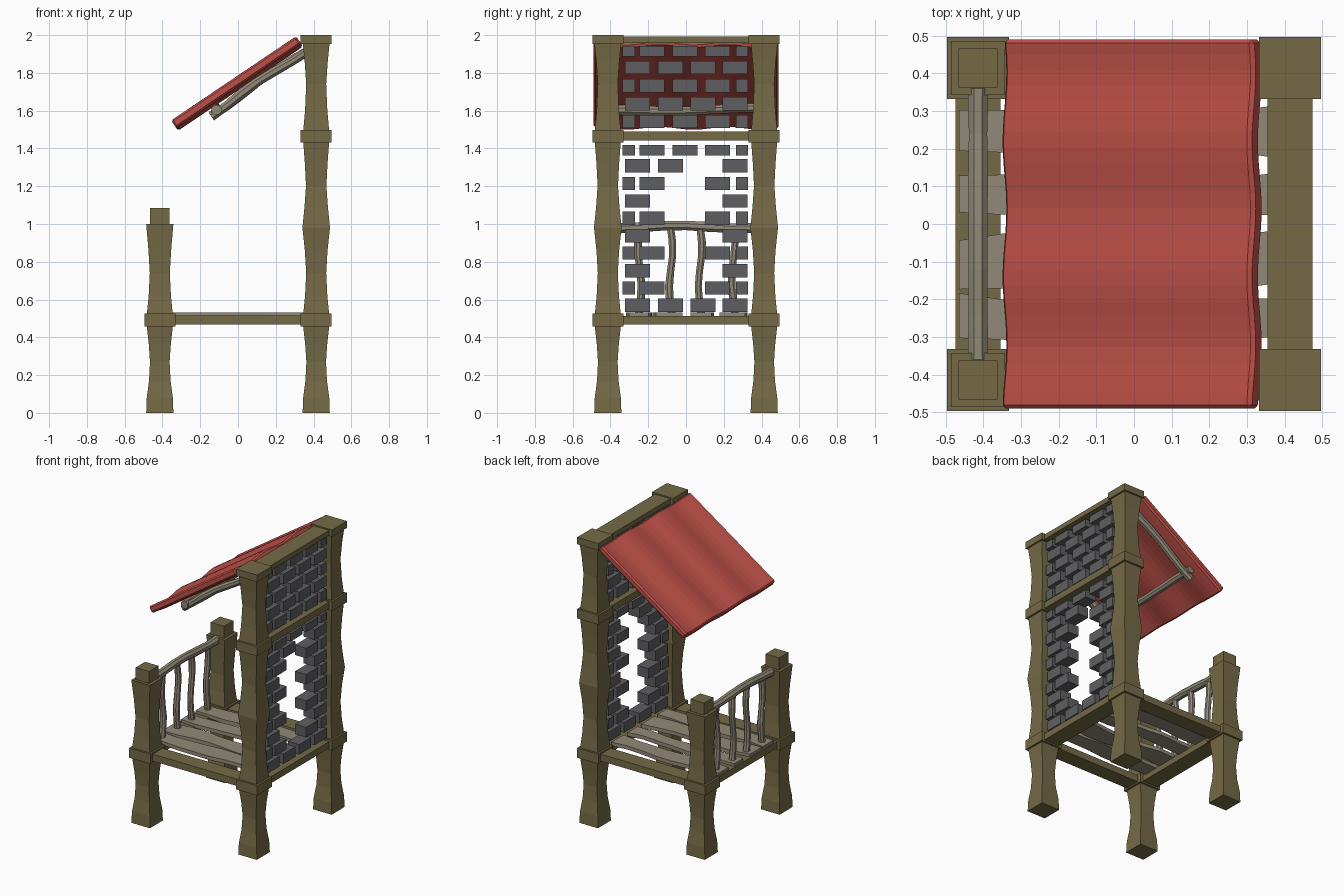
import bpy, bmesh, math, random
from mathutils import Vector

if "Cube" in bpy.data.objects:
    bpy.data.objects.remove(bpy.data.objects["Cube"])

random.seed(4)


def lin(c):
    return tuple((v / 255 / 12.92) if v < 10 else ((v / 255 + 0.055) / 1.055) ** 2.4 for v in c) + (1,)


def mat(name, rgb):
    m = bpy.data.materials.new(name)
    m.diffuse_color = lin(rgb)
    m.use_nodes = True
    m.node_tree.nodes["Principled BSDF"].inputs["Base Color"].default_value = m.diffuse_color
    return m


OLIVE = mat("olive timber", (117, 106, 70))
PALE = mat("weathered wood", (146, 138, 120))
STONE = mat("grey brick", (95, 95, 98))
RED = mat("red roof", (190, 80, 72))


def finish(name, bm, m):
    bmesh.ops.recalc_face_normals(bm, faces=bm.faces)
    me = bpy.data.meshes.new(name)
    bm.to_mesh(me)
    bm.free()
    me.materials.append(m)
    ob = bpy.data.objects.new(name, me)
    bpy.context.collection.objects.link(ob)
    return ob


def loft(name, rings, m):
    """Skin a list of closed rings and cap both ends."""
    bm = bmesh.new()
    vs = [[bm.verts.new(p) for p in r] for r in rings]
    n = len(rings[0])
    for a, b in zip(vs, vs[1:]):
        for i in range(n):
            j = (i + 1) % n
            bm.faces.new((a[i], a[j], b[j], b[i]))
    bm.faces.new(vs[0])
    bm.faces.new(vs[-1])
    return finish(name, bm, m)


def square(x, y, z, h):
    return [(x + sx * h, y + sy * h, z) for sx, sy in ((-1, -1), (1, -1), (1, 1), (-1, 1))]


def box(name, x0, x1, y0, y1, z0, z1, m):
    return loft(name, [[(x0, y0, z), (x1, y0, z), (x1, y1, z), (x0, y1, z)] for z in (z0, z1)], m)


def log(name, a, b, r, wob, steps=6, n=8, up=(0, 0, 1)):
    """Slightly crooked round pole from a to b; wobble runs along `up`."""
    a, b, up = Vector(a), Vector(b), Vector(up)
    d = (b - a).normalized()
    s = d.cross(up).normalized()
    u = s.cross(d)
    ph = random.uniform(0, 6.28)
    rings = []
    for k in range(steps + 1):
        t = k / steps
        c = a.lerp(b, t) + u * wob * math.sin(ph + t * 7)
        rr = r * random.uniform(0.9, 1.08)
        rings.append([c + rr * (s * math.cos(q) + u * math.sin(q))
                      for q in (2 * math.pi * (i + 0.5) / n for i in range(n))])
    return loft(name, rings, PALE)


P = 0.414  # post centre offset

# Posts: square, pinched between the collars
LOW = [(0, .072), (.08, .069), (.17, .057), (.27, .052), (.36, .058), (.46, .069), (.53, .068),
       (.62, .059), (.74, .053), (.86, .060), (1.0, .072)]
HIGH = LOW[:-1] + [(.98, .073), (1.09, .062), (1.2, .054), (1.32, .060), (1.44, .069),
                   (1.5, .068), (1.6, .059), (1.74, .053), (1.86, .061), (1.96, .071)]
for sy, side in ((-1, "front"), (1, "back")):
    y = sy * P
    loft(f"{side}_short_post", [square(-P, y, z, h) for z, h in LOW], OLIVE)
    loft(f"{side}_tall_post", [square(P, y, z, h) for z, h in HIGH], OLIVE)
    # Post cap block
    loft(f"{side}_post_cap", [square(-P, y, z, h) for z, h in ((.99, .052), (1.085, .052))], OLIVE)
    # Collars around the posts
    for x, z0, z1 in ((-P, .457, .525), (P, .457, .525), (P, 1.432, 1.498), (P, 1.952, 2.0)):
        loft(f"{side}_collar", [square(x, y, z, .082) for z in (z0, z1)], OLIVE)
    # Floor side beams
    box(f"{side}_floor_beam", -P, P, y - .055, y + .055, .467, .515, OLIVE)

# Cross beams
for name, x, z0, z1 in (("left_floor_beam", -P, .467, .513), ("right_floor_beam", P, .467, .513),
                        ("wall_middle_beam", P, 1.443, 1.49), ("wall_top_beam", P, 1.957, 1.992)):
    box(name, x - .06, x + .06, -P, P, z0, z1, OLIVE)

# Crooked floor planks
for i, (y, w) in enumerate(((-.25, .12), (-.1, .13), (.085, .1), (.255, .12))):
    ph = random.uniform(0, 6)
    rings = []
    for k in range(8):
        x = -.465 + .825 * k / 7
        lo = y - w / 2 + .012 * math.sin(ph + k * 1.1) + random.uniform(-.006, .006)
        hi = y + w / 2 + .012 * math.sin(ph + 1 + k * 1.2) + random.uniform(-.006, .006)
        rings.append([(x, lo, .506), (x, hi, .506), (x, hi, .532), (x, lo, .532)])
    loft(f"floor_plank_{i + 1}", rings, PALE)

# Railing on the low side
log("hand_rail", (-P, -.36, .985), (-P, .36, .985), .029, .008)
for i, y in enumerate((-.245, -.08, .075, .25)):
    log(f"railing_spindle_{i + 1}", (-P, y, .515), (-P, y, .98), .022, .01, up=(0, 1, 0))

# Brick wall with a doorway gap
A = [(-.257, .132), (-.082, .132), (.09, .132), (.26, .132)]
B = [(-.303, .064), (-.18, .132), (-.005, .132), (.167, .132), (.296, .064)]
ROWS = [(.57, A, (0, 1, 2, 3)), (.661, B, (0, 1, 3, 4)), (.753, A, (0, 3)), (.846, B, (0, 1, 3, 4)),
        (.938, A, (0, 3)), (1.031, B, (0, 1, 3, 4)), (1.122, A, (0, 3)), (1.215, B, (0, 1, 3, 4)),
        (1.308, A, (0, 1, 3)), (1.39, B, range(5)),
        (1.543, B, range(5)), (1.637, A, range(4)), (1.732, B, range(5)),
        (1.828, A, range(4)), (1.915, B, range(5))]
for r, (z, pattern, keep) in enumerate(ROWS):
    h = .027 if z in (1.39, 1.915) else .035
    for i in keep:
        y, w = pattern[i]
        box(f"brick_{r + 1}_{i + 1}", P - .043, P + .043, y - w / 2, y + w / 2, z - h, z + h, STONE)

# Wavy sloping roof sheet
lo, hi = Vector((-.336, 0, 1.521)), Vector((.326, 0, 1.967))
d = (hi - lo).normalized()
nrm = Vector((-d.z, 0, d.x))
rings = []
for k in range(25):
    y = -.49 + .98 * k / 24
    off = nrm * .009 * math.cos(2 * math.pi * (y - .22) / .36) + Vector((0, y, 0))
    rings.append([p + off + nrm * s * .024 for p, s in ((lo, -1), (hi, -1), (hi, 1), (lo, 1))])
roof = loft("roof_sheet", rings, RED)
bev = roof.modifiers.new("soft edge", 'BEVEL')
bev.width = .01
bev.segments = 1
bev.limit_method = 'ANGLE'
bev.angle_limit = math.radians(50)

# Roof supports: two sloping poles and a cross pole
for sy, side in ((-1, "front"), (1, "back")):
    log(f"{side}_roof_pole", (.37, sy * .395, 1.925), (-.145, sy * .395, 1.575), .027, .008)
log("roof_cross_pole", (-.115, -.43, 1.598), (-.115, .43, 1.61), .027, .006)
